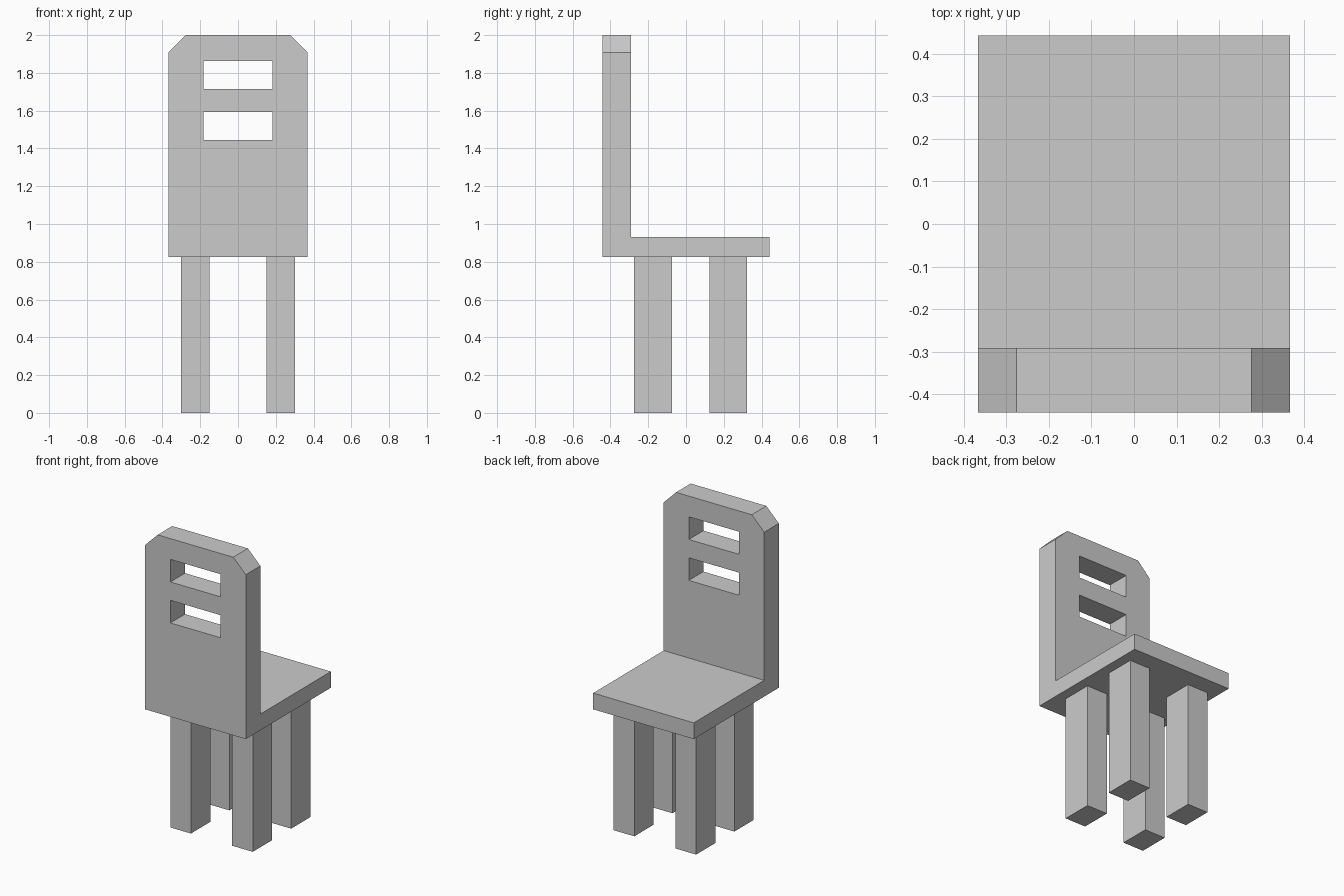
import bpy, bmesh

if "Cube" in bpy.data.objects:
    bpy.data.objects.remove(bpy.data.objects["Cube"])

HALF_W = 0.367


def box(name, x, y, z):
    """Axis-aligned box from (min, max) ranges, with its origin at its centre."""
    bpy.ops.mesh.primitive_cube_add(size=1, location=[sum(r) / 2 for r in (x, y, z)])
    ob = bpy.context.object
    ob.name = ob.data.name = name
    ob.scale = [r[1] - r[0] for r in (x, y, z)]
    bpy.ops.object.transform_apply(location=False, rotation=False, scale=True)
    return ob


# Seat and backrest: one L-shaped side profile extruded across the width
profile = [(-0.443, 0.825), (0.443, 0.825), (0.443, 0.932),
           (-0.291, 0.932), (-0.291, 2.0), (-0.443, 2.0)]
bm = bmesh.new()
face = bm.faces.new([bm.verts.new((-HALF_W, y, z)) for y, z in profile])
ext = bmesh.ops.extrude_face_region(bm, geom=[face])
bmesh.ops.translate(bm, vec=(2 * HALF_W, 0, 0),
                    verts=[g for g in ext["geom"] if isinstance(g, bmesh.types.BMVert)])

# Chamfered top corners of the backrest
corners = [e for e in bm.edges
           if all(v.co.z > 1.99 for v in e.verts)
           and abs(e.verts[0].co.x - e.verts[1].co.x) < 1e-4]
bmesh.ops.bevel(bm, geom=corners, offset=0.091, segments=1, affect='EDGES')
bmesh.ops.recalc_face_normals(bm, faces=bm.faces)
mesh = bpy.data.meshes.new("seat_and_back")
bm.to_mesh(mesh)
bm.free()
chair = bpy.data.objects.new("seat_and_back", mesh)
bpy.context.collection.objects.link(chair)

# Two slots cut through the backrest
for name, z in (("lower", (1.444, 1.593)), ("upper", (1.714, 1.863))):
    cutter = box(name + "_slot_cutter", (-0.183, 0.183), (-0.6, -0.15), z)
    mod = chair.modifiers.new(name + "_slot", 'BOOLEAN')
    mod.operation = 'DIFFERENCE'
    mod.solver = 'EXACT'
    mod.object = cutter
    bpy.context.view_layer.objects.active = chair
    bpy.ops.object.modifier_apply(modifier=mod.name)
    bpy.data.objects.remove(cutter)

# Four legs
for row, y in (("front", (-0.276, -0.074)), ("rear", (0.124, 0.324))):
    for side, x in (("left", (-0.301, -0.15)), ("right", (0.15, 0.301))):
        box(f"{row}_{side}_leg", x, y, (0, 0.825))
